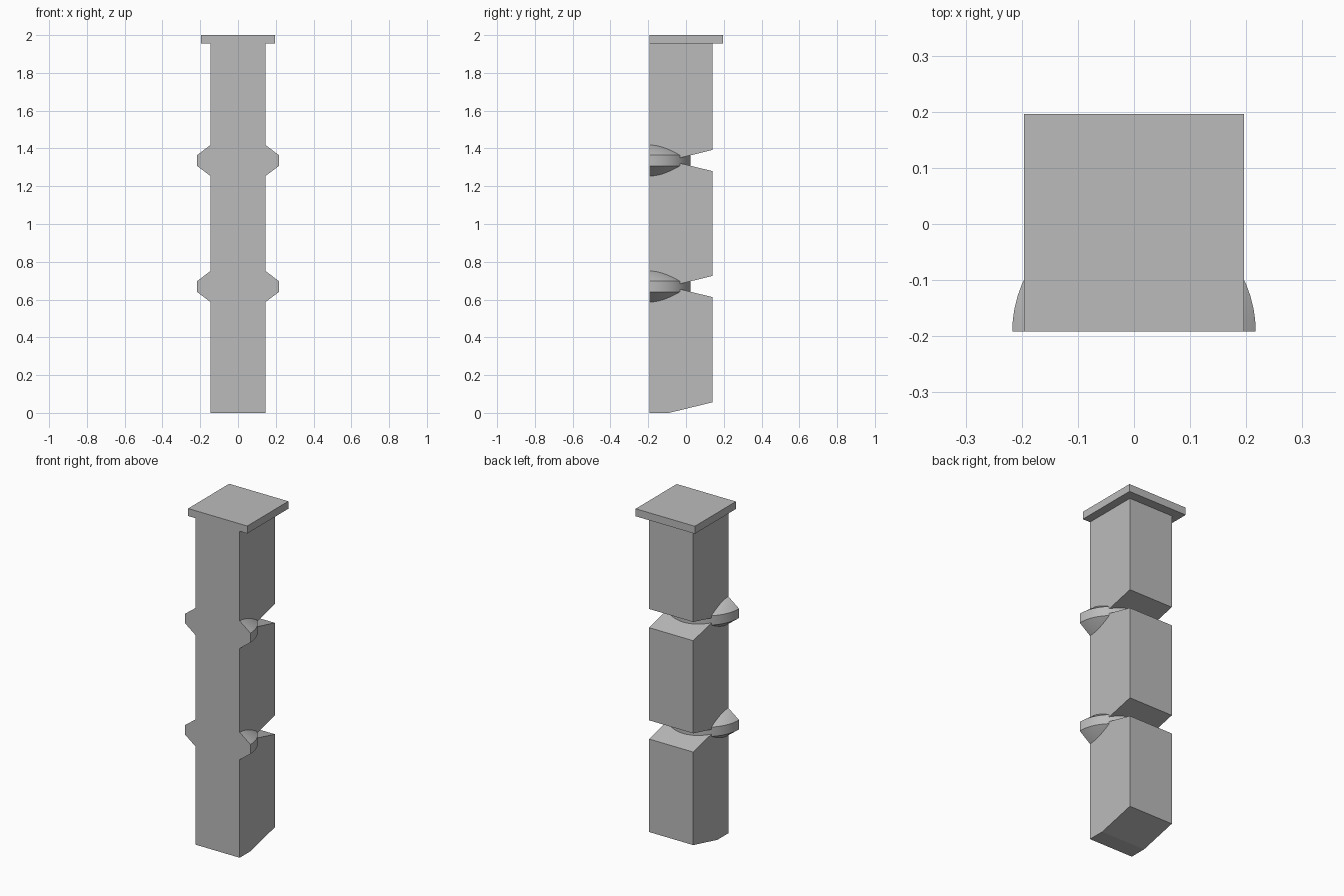
import bpy
import bmesh
import math
from mathutils import Vector

if "Cube" in bpy.data.objects:
    bpy.data.objects.remove(bpy.data.objects["Cube"], do_unlink=True)

stone = bpy.data.materials.new("stone_grey")
stone.use_nodes = True
GREY = (0.5, 0.5, 0.5, 1)
stone.diffuse_color = GREY
stone.node_tree.nodes["Principled BSDF"].inputs["Base Color"].default_value = GREY

FRONT, BACK, TOP = -0.192, 0.14, 2.0
HALF_WIDTH, CAP_HALF, CAP_Z = 0.146, 0.196, 1.955
NOTCH_Y, NOTCH_HALF = -0.09, 0.056
RING_LEVELS = (0.669, 1.336)
RING_RADIUS, RIM_HALF, CONE_SLOPE = 0.217, 0.028, 0.76


def finish(name, bm):
    bmesh.ops.recalc_face_normals(bm, faces=bm.faces)
    mesh = bpy.data.meshes.new(name)
    bm.to_mesh(mesh)
    bm.free()
    mesh.materials.append(stone)
    obj = bpy.data.objects.new(name, mesh)
    bpy.context.collection.objects.link(obj)
    return obj


def extrude_x(name, outline, half):
    """Extrude a closed (y, z) outline evenly to both sides of x = 0."""
    bm = bmesh.new()
    face = bm.faces.new([bm.verts.new((-half, y, z)) for y, z in outline])
    out = bmesh.ops.extrude_face_region(bm, geom=[face])
    verts = [g for g in out["geom"] if isinstance(g, bmesh.types.BMVert)]
    bmesh.ops.translate(bm, verts=verts, vec=(2 * half, 0, 0))
    return finish(name, bm)


# Shaft: sloping base and V notches cut into the back
outline = [(FRONT, 0), (NOTCH_Y, 0), (BACK, NOTCH_HALF)]
for z in RING_LEVELS:
    outline += [(BACK, z - NOTCH_HALF), (NOTCH_Y, z), (BACK, z + NOTCH_HALF)]
outline += [(BACK, CAP_Z), (FRONT, CAP_Z)]
extrude_x("shaft", outline, HALF_WIDTH)

# Cap slab, flush with the front
extrude_x("cap", [(FRONT, CAP_Z), (CAP_HALF, CAP_Z), (CAP_HALF, TOP), (FRONT, TOP)], CAP_HALF)


def half_ring(name, z):
    """Half of a double cone with a straight rim, flat side to the front."""
    tip = RIM_HALF + RING_RADIUS * CONE_SLOPE
    centre = Vector((0, FRONT, z))
    bm = bmesh.new()
    profile = [(0, -tip), (RING_RADIUS, -RIM_HALF), (RING_RADIUS, RIM_HALF), (0, tip)]
    verts = [bm.verts.new(centre + Vector((r, 0, h))) for r, h in profile]
    edges = [bm.edges.new(pair) for pair in zip(verts, verts[1:])]
    bmesh.ops.spin(bm, geom=verts + edges, cent=centre, axis=(0, 0, 1),
                   angle=math.pi, steps=32)
    bmesh.ops.remove_doubles(bm, verts=bm.verts, dist=0.0001)
    bmesh.ops.holes_fill(bm, edges=[e for e in bm.edges if e.is_boundary])
    obj = finish(name, bm)
    bpy.ops.object.select_all(action="DESELECT")
    obj.select_set(True)
    bpy.context.view_layer.objects.active = obj
    bpy.ops.object.shade_smooth_by_angle(angle=math.radians(25))


# Rings set in the notches
for label, level in zip(("lower_ring", "upper_ring"), RING_LEVELS):
    half_ring(label, level)
